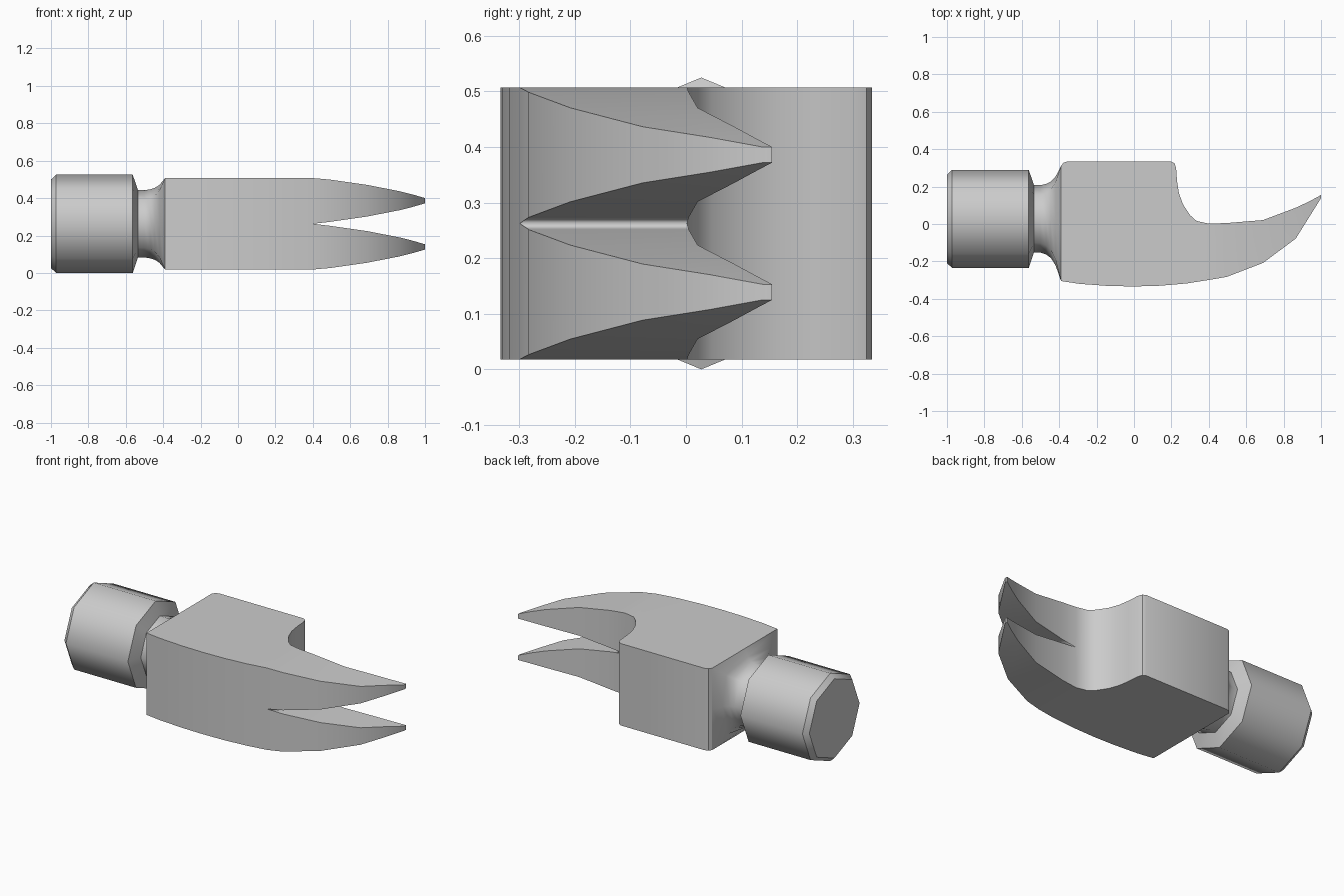
import bpy, bmesh, math

if "Cube" in bpy.data.objects:
    bpy.data.objects.remove(bpy.data.objects["Cube"])

MID = 0.2625          # height of the symmetry plane
HALF = 0.2445         # half thickness of the body


def finish(bm, name, angle):
    bmesh.ops.recalc_face_normals(bm, faces=bm.faces)
    mesh = bpy.data.meshes.new(name)
    bm.to_mesh(mesh)
    bm.free()
    ob = bpy.data.objects.new(name, mesh)
    bpy.context.collection.objects.link(ob)
    ob.location.z = MID
    bpy.ops.object.select_all(action='DESELECT')
    ob.select_set(True)
    bpy.context.view_layer.objects.active = ob
    bpy.ops.object.shade_smooth_by_angle(angle=math.radians(angle))
    return ob


# Body and claw: lower half, mirrored across the middle plane
# outline runs from the claw root around the cheek to the claw root underside
outline = [(0.40, 0.002), (0.335, 0.016), (0.30, 0.047), (0.262, 0.105),
           (0.24, 0.165), (0.23, 0.23), (0.225, 0.30), (0.216, 0.325),
           (0.195, 0.335), (-0.355, 0.335), (-0.377, 0.328), (-0.39, 0.31),
           (-0.39, -0.305), (-0.29, -0.32), (-0.14, -0.331), (0.0, -0.334),
           (0.14, -0.33), (0.28, -0.318), (0.40, -0.299)]
# claw stations: x, underside y, upper y, outer z offset
stations = [(0.495, -0.283, 0.005, 0.236), (0.69, -0.208, 0.021, 0.208),
            (0.865, -0.078, 0.087, 0.174), (0.94, 0.042, 0.122, 0.155),
            (1.0, 0.138, 0.155, 0.1375)]
bm = bmesh.new()
outer = [bm.verts.new((x, y, -HALF)) for x, y in outline]
inner = [bm.verts.new((x, y, 0)) for x, y in outline]
bm.faces.new(outer)
for i in range(len(outline) - 1):
    if i != 11:       # the neck closes this side
        bm.faces.new((outer[i], outer[i + 1], inner[i + 1], inner[i]))
prev = [outer[-1], outer[0], inner[0], inner[-1]]
for x, yb, yt, zo in stations:
    zi = 0.247 - zo
    ring = [bm.verts.new(c) for c in ((x, yb, -zo), (x, yt, -zo), (x, yt, -zi), (x, yb, -zi))]
    for k in range(4):
        j = (k + 1) % 4
        bm.faces.new((prev[k], prev[j], ring[j], ring[k]))
    prev = ring
bm.faces.new(prev)
body = finish(bm, "claw_body", 35)
mirror = body.modifiers.new("mirror", 'MIRROR')
mirror.use_axis = (False, False, True)
mirror.merge_threshold = 0.0005

# Striking face and neck: octagonal loft that blends into the body's rectangle
# ring: x, radius, blend towards rectangle
rings = [(-1.0, 0.237, 0), (-0.972, 0.2625, 0), (-0.563, 0.2625, 0),
         (-0.535, 0.181, 0), (-0.50, 0.179, 0.01), (-0.47, 0.18, 0.07),
         (-0.445, 0.18, 0.19), (-0.42, 0.18, 0.44), (-0.39, 0.18, 1)]
bm = bmesh.new()
loops = []
for x, r, t in rings:
    loop = []
    for k in range(8):
        c, s = math.cos(k * math.pi / 4), math.sin(k * math.pi / 4)
        oct_y, oct_z = 0.0275 + r * c, r * s
        rect_y, rect_z = 0.0025 + 0.3075 * round(c), HALF * round(s)
        loop.append(bm.verts.new((x, oct_y + (rect_y - oct_y) * t,
                                  oct_z + (rect_z - oct_z) * t)))
    loops.append(loop)
bm.faces.new(loops[0])
for a, b in zip(loops, loops[1:]):
    for k in range(8):
        j = (k + 1) % 8
        bm.faces.new((a[k], a[j], b[j], b[k]))
# crisp rims on the striking face and its shoulder
for loop in loops[:4]:
    for k in range(8):
        bm.edges.get((loop[k], loop[(k + 1) % 8])).smooth = False
finish(bm, "striking_face_and_neck", 60)
